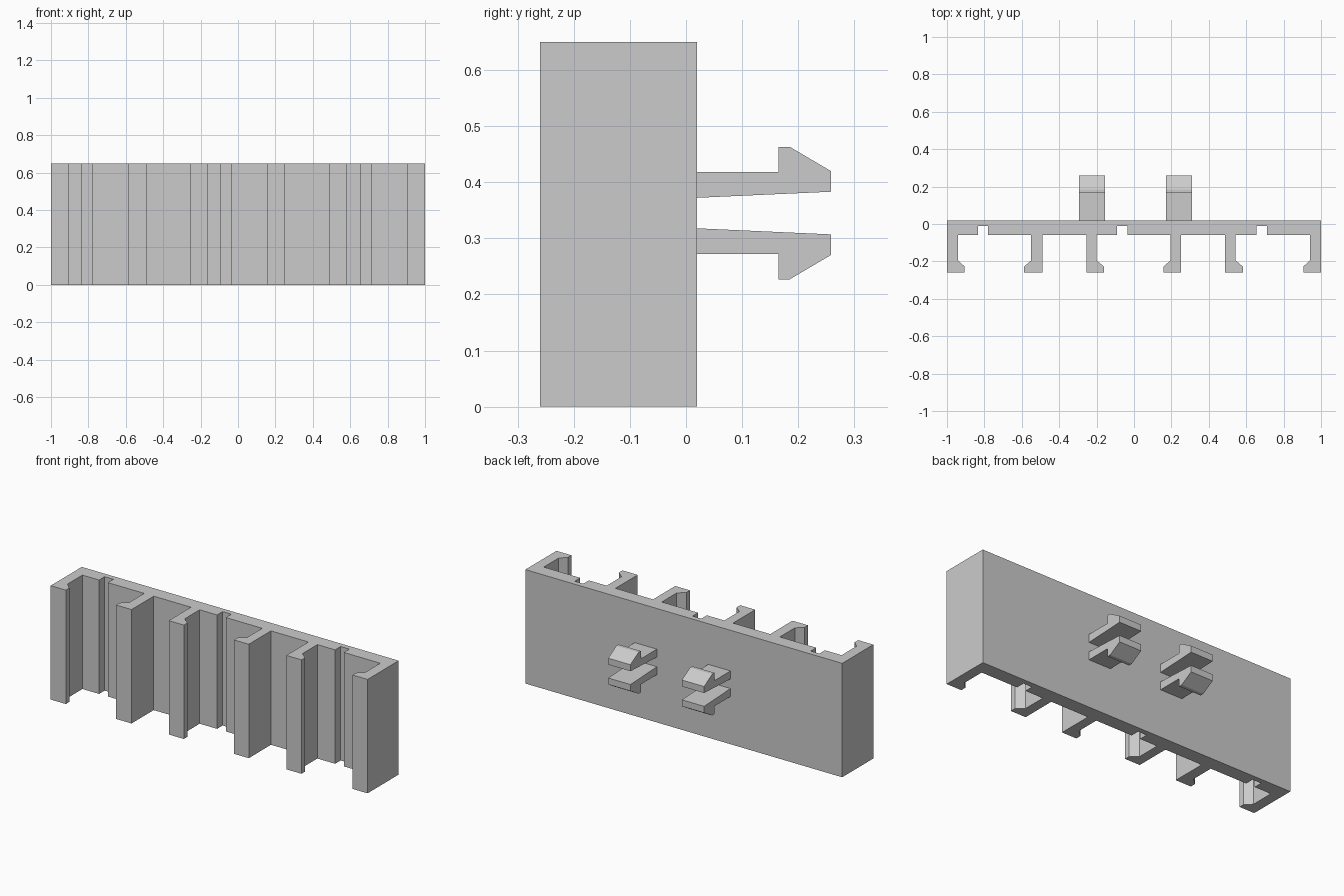
import bpy
import bmesh
from mathutils import Vector

cube = bpy.data.objects.get("Cube")
if cube:
    bpy.data.objects.remove(cube, do_unlink=True)

GREY = (0.6, 0.6, 0.6, 1.0)
grey = bpy.data.materials.new("light grey plastic")
grey.use_nodes = True
grey.diffuse_color = GREY
grey.node_tree.nodes["Principled BSDF"].inputs["Base Color"].default_value = GREY


def prism(name, outline, direction):
    """Extrude a closed outline of 3D points along a direction."""
    bm = bmesh.new()
    face = bm.faces.new([bm.verts.new(p) for p in outline])
    result = bmesh.ops.extrude_face_region(bm, geom=[face], use_keep_orig=True)
    moved = [v for v in result["geom"] if isinstance(v, bmesh.types.BMVert)]
    bmesh.ops.translate(bm, verts=moved, vec=Vector(direction))
    bmesh.ops.recalc_face_normals(bm, faces=bm.faces)
    mesh = bpy.data.meshes.new(name)
    bm.to_mesh(mesh)
    bm.free()
    mesh.materials.append(grey)
    obj = bpy.data.objects.new(name, mesh)
    bpy.context.collection.objects.link(obj)
    return obj


# Backing plate dimensions
HEIGHT = 0.65
BACK, FACE, GROOVE, TIP = 0.02, -0.06, -0.01, -0.26
HOOK_TOP, HOOK_LIP = -0.195, -0.228


def rail(x0, x1, hook):
    """Hooked rail outline, left to right; the hook points to its x position."""
    if hook > x1:
        return [(x0, FACE), (x0, TIP), (hook, TIP), (hook, HOOK_LIP),
                (x1, HOOK_TOP), (x1, FACE)]
    return [(x0, FACE), (x0, HOOK_TOP), (hook, HOOK_LIP), (hook, TIP),
            (x1, TIP), (x1, FACE)]


def groove(x0, x1):
    return [(x0, FACE), (x0, GROOVE), (x1, GROOVE), (x1, FACE)]


# Three channels, each with a left rail, a centre groove and a right rail
channels = [
    (rail(-1, -0.94, -0.905), groove(-0.835, -0.78), rail(-0.55, -0.49, -0.588)),
    (rail(-0.255, -0.2, -0.16), groove(-0.09, -0.035), rail(0.195, 0.25, 0.157)),
    (rail(0.487, 0.543, 0.583), groove(0.655, 0.71), rail(0.94, 1, 0.905)),
]
outline = [(-1, BACK)]
for channel in channels:
    for part in channel:
        outline += part
outline.append((1, BACK))

# Rails at the ends run straight into the plate sides
outline = [p for p in outline if not (abs(p[0]) == 1 and p[1] == FACE)]
prism("channel_plate", [(x, y, 0) for x, y in outline], (0, 0, HEIGHT))

# Snap clips on the back: an upper prong and its mirrored lower prong
MID_Z = 0.345
prong = [(0.015, 0.027), (0.015, 0.073), (0.165, 0.073), (0.165, 0.118),
         (0.185, 0.118), (0.258, 0.075), (0.258, 0.038)]
for side, x in (("right", -0.295), ("left", 0.17)):
    for level, sign in (("upper", 1), ("lower", -1)):
        prism(f"{side}_{level}_clip",
              [(x, y, MID_Z + sign * z) for y, z in prong], (0.14, 0, 0))
